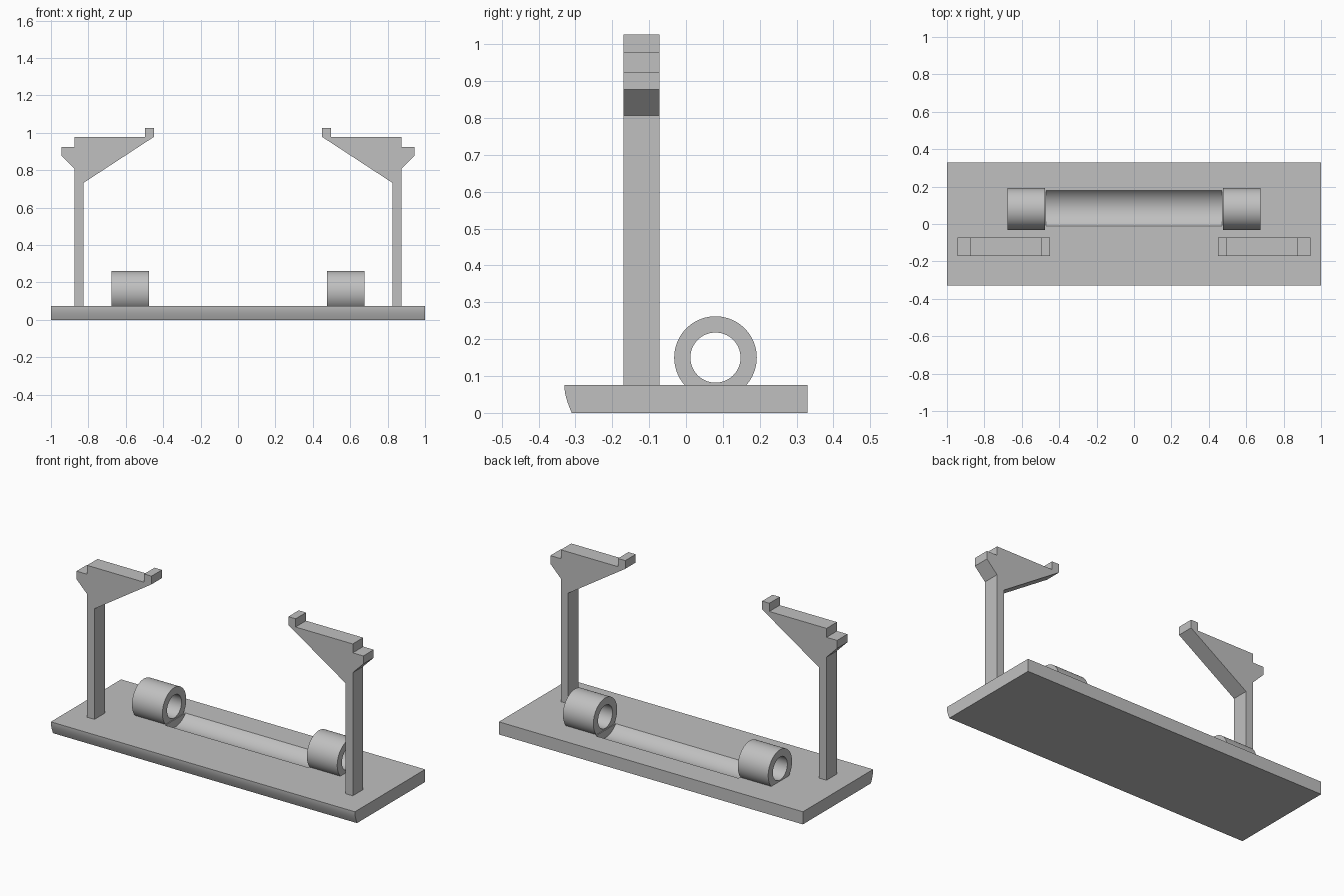
import bpy, bmesh, math
from mathutils import Matrix

cube = bpy.data.objects.get("Cube")
if cube:
    bpy.data.objects.remove(cube, do_unlink=True)

grey = bpy.data.materials.new("plain_grey")
grey.use_nodes = True
COLOR = (0.53, 0.53, 0.53, 1)
grey.diffuse_color = COLOR
grey.node_tree.nodes["Principled BSDF"].inputs["Base Color"].default_value = COLOR

AXLE_Y, AXLE_Z = 0.08, 0.15
SEGMENTS = 96


def finish(name, bm, smooth=False):
    bmesh.ops.recalc_face_normals(bm, faces=bm.faces)
    mesh = bpy.data.meshes.new(name)
    bm.to_mesh(mesh)
    bm.free()
    mesh.materials.append(grey)
    obj = bpy.data.objects.new(name, mesh)
    bpy.context.collection.objects.link(obj)
    if smooth:
        smooth_shade(obj)
    return obj


def smooth_shade(obj):
    bpy.ops.object.select_all(action='DESELECT')
    obj.select_set(True)
    bpy.context.view_layer.objects.active = obj
    bpy.ops.object.shade_smooth_by_angle(angle=math.radians(30))


def extrude(name, points, offset):
    """Extrude a closed 3D outline along an offset vector."""
    bm = bmesh.new()
    face = bm.faces.new([bm.verts.new(p) for p in points])
    new = bmesh.ops.extrude_face_region(bm, geom=[face])["geom"]
    verts = [v for v in new if isinstance(v, bmesh.types.BMVert)]
    bmesh.ops.translate(bm, verts=verts, vec=offset)
    return finish(name, bm)


# Base plate with a gently rounded front edge
front = [(-0.31 - 0.02 * math.sin(t * math.pi / 16), 0.075 * t / 8) for t in range(9)]
profile = front + [(0.33, 0.075), (0.33, 0)]
base = extrude("base_plate", [(-1, y, z) for y, z in profile], (2, 0, 0))

# Round trough cut into the base between the two rings
bm = bmesh.new()
bmesh.ops.create_cone(
    bm, cap_ends=True, segments=SEGMENTS, radius1=0.121, radius2=0.121, depth=0.94,
    matrix=Matrix.Translation((0, AXLE_Y + 0.003, AXLE_Z)) @ Matrix.Rotation(math.pi / 2, 4, 'Y'))
cutter = finish("trough_cutter", bm)
cutter.hide_render = True
cut = base.modifiers.new("trough", 'BOOLEAN')
cut.operation = 'DIFFERENCE'
cut.solver = 'EXACT'
cut.object = cutter
bpy.context.view_layer.objects.active = base
bpy.ops.object.modifier_apply(modifier=cut.name)
bpy.data.objects.remove(cutter, do_unlink=True)
smooth_shade(base)


# Hollow ring lying along x
def ring(name, x0, x1, outer, inner):
    bm = bmesh.new()
    section = [(x0, outer), (x1, outer), (x1, inner), (x0, inner)]
    loops = []
    for i in range(SEGMENTS):
        a = 2 * math.pi * i / SEGMENTS
        loops.append([bm.verts.new((x, AXLE_Y + r * math.cos(a), AXLE_Z + r * math.sin(a)))
                      for x, r in section])
    for i in range(SEGMENTS):
        here, after = loops[i - 1], loops[i]
        for j in range(4):
            bm.faces.new((here[j - 1], here[j], after[j], after[j - 1]))
    return finish(name, bm, smooth=True)


# Upright post with its stepped cradle arm
bracket = [(0.825, 0.075), (0.825, 0.733), (0.45, 0.978), (0.45, 1.027),
           (0.498, 1.027), (0.498, 0.978), (0.874, 0.978), (0.874, 0.925),
           (0.943, 0.925), (0.943, 0.877), (0.874, 0.807), (0.874, 0.075)]

for side, s in (("left", 1), ("right", -1)):
    ring(side + "_ring", s * 0.475, s * 0.675, 0.112, 0.068)
    extrude(side + "_bracket", [(s * x, -0.17, z) for x, z in bracket], (0, 0.098, 0))
